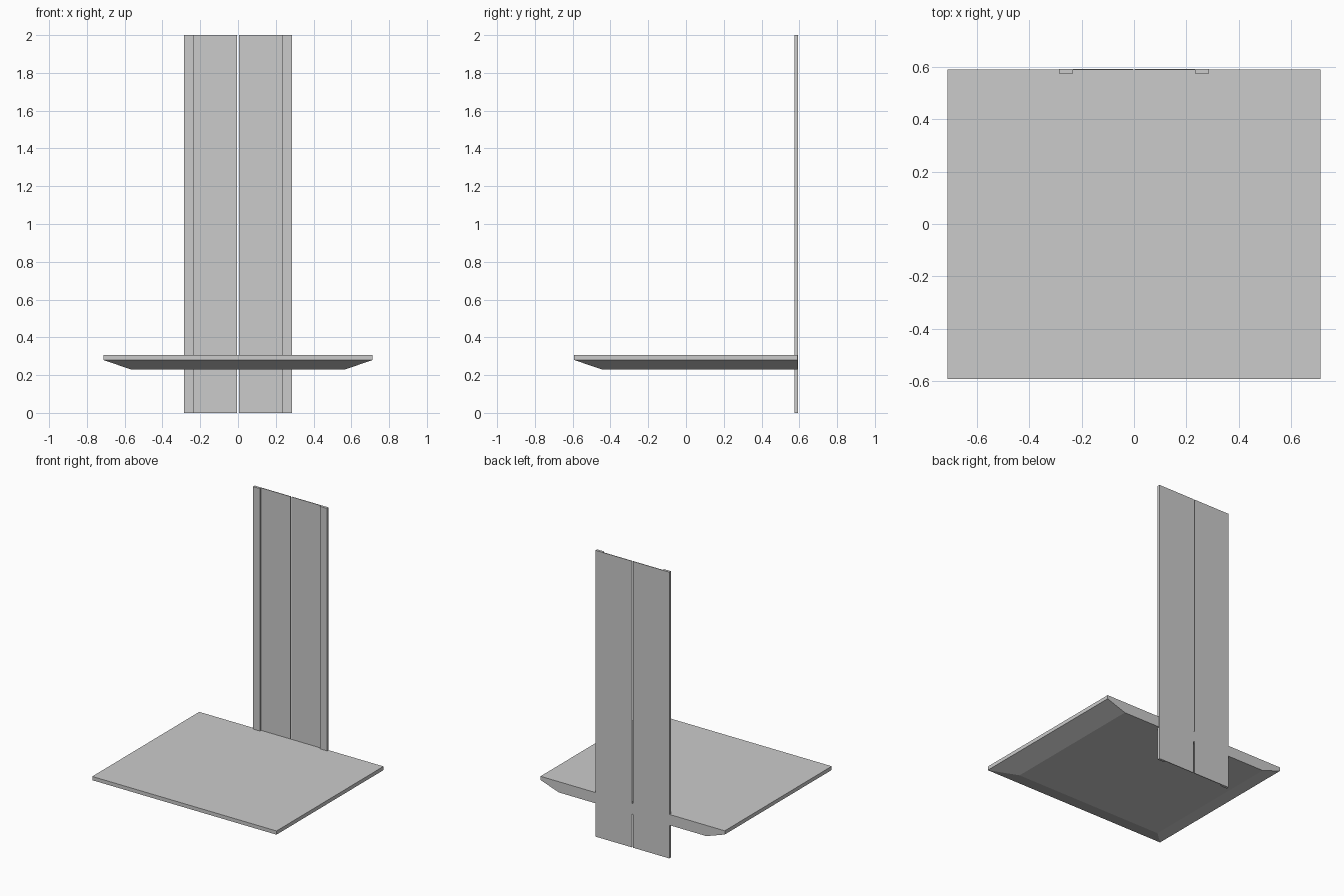
import bpy, bmesh

if "Cube" in bpy.data.objects:
    bpy.data.objects.remove(bpy.data.objects["Cube"])


def loft(name, rings):
    """Closed solid through stacked rings of equal length."""
    bm = bmesh.new()
    loops = [[bm.verts.new(p) for p in ring] for ring in rings]
    n = len(loops[0])
    for a, b in zip(loops, loops[1:]):
        for i in range(n):
            j = (i + 1) % n
            bm.faces.new((a[i], a[j], b[j], b[i]))
    bm.faces.new(loops[0][::-1])
    bm.faces.new(loops[-1])
    bmesh.ops.recalc_face_normals(bm, faces=bm.faces[:])
    mesh = bpy.data.meshes.new(name)
    bm.to_mesh(mesh)
    bm.free()
    obj = bpy.data.objects.new(name, mesh)
    bpy.context.collection.objects.link(obj)
    return obj


# Platform: thin slab with an underside tapered on the front and sides
def rect(x, front, z, back=0.589):
    return [(-x, front, z), (x, front, z), (x, back, z), (-x, back, z)]


loft("platform", [rect(0.57, -0.448, 0.231),
                  rect(0.712, -0.592, 0.28),
                  rect(0.712, -0.592, 0.306)])

# Back panels: two upright halves with a raised outer flange and a centre gap
profile = [(0.004, 0.587), (0.232, 0.587), (0.232, 0.574),
           (0.286, 0.574), (0.286, 0.592), (0.004, 0.592)]
for side, sign in (("left", -1), ("right", 1)):
    loft(f"back_panel_{side}",
         [[(sign * x, y, z) for x, y in profile] for z in (0, 2)])
